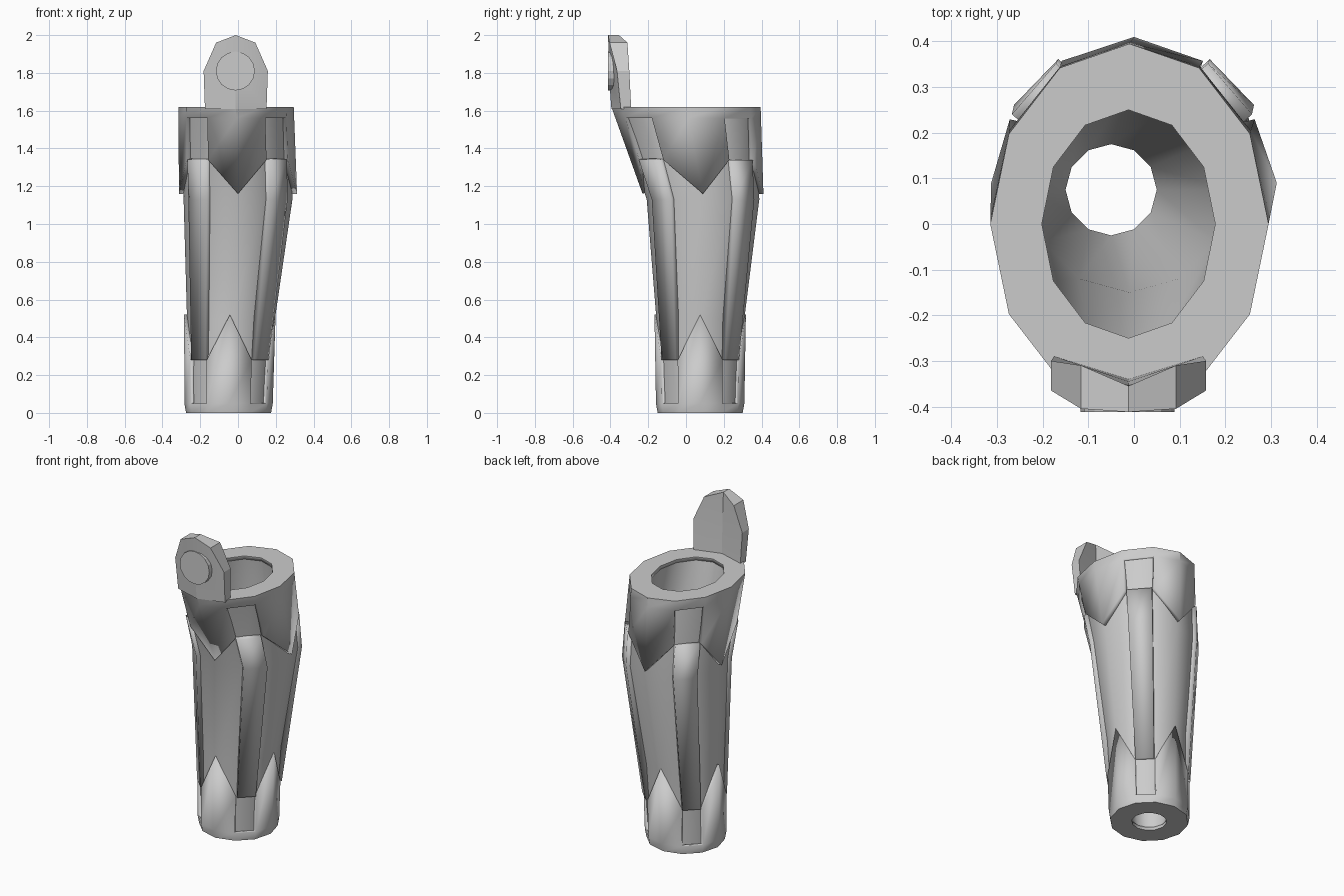
import bpy, bmesh, math
from mathutils import Vector

if "Cube" in bpy.data.objects:
    bpy.data.objects.remove(bpy.data.objects["Cube"])

N = 12
SLOTS = (1, 4, 7, 10)          # diagonal facets that hold the straps

# ring stations: z, centre x, centre y, radius x, radius y
BODY = [(0.02, -0.05, 0.075, 0.213, 0.213), (0.5, -0.037, 0.076, 0.233, 0.233),
        (1.13, 0.0, 0.09, 0.288, 0.298), (1.60, -0.01, 0.003, 0.285, 0.372)]
INNER = [(0.02, -0.05, 0.075, 0.10, 0.10), (1.13, -0.01, 0.075, 0.22, 0.225),
         (1.60, -0.012, 0.0, 0.19, 0.25)]
UPPER = [(1.16, 0.0, 0.09, 0.313, 0.32), (1.62, -0.01, 0.0, 0.305, 0.395)]
LOWER = [(0.0, -0.05, 0.075, 0.225, 0.225), (0.05, -0.05, 0.075, 0.234, 0.234),
         (0.52, -0.043, 0.075, 0.242, 0.242)]
HOLE_TOP = [(1.60, -0.012, 0.0, 0.19, 0.25), (1.62, -0.012, 0.0, 0.19, 0.25)]
HOLE_BOTTOM = [(0.0, -0.05, 0.075, 0.10, 0.10), (0.02, -0.05, 0.075, 0.10, 0.10)]


def pt(table, i, z):
    """Corner i of the 12-sided ring at height z."""
    for a, b in zip(table, table[1:]):
        if z <= b[0]:
            break
    t = (z - a[0]) / (b[0] - a[0])
    cx, cy, rx, ry = [p + (q - p) * t for p, q in zip(a[1:], b[1:])]
    ang = math.tau * i / N
    return Vector((cx + rx * math.cos(ang), cy + ry * math.sin(ang), z))


def make(name, polys, thickness=0, angle=35):
    bm = bmesh.new()
    for poly in polys:
        bm.faces.new([bm.verts.new(p) for p in poly])
    bmesh.ops.remove_doubles(bm, verts=bm.verts, dist=1e-4)
    if not thickness:
        bmesh.ops.recalc_face_normals(bm, faces=bm.faces)
    me = bpy.data.meshes.new(name)
    bm.to_mesh(me)
    bm.free()
    ob = bpy.data.objects.new(name, me)
    bpy.context.collection.objects.link(ob)
    if thickness:
        mod = ob.modifiers.new("thickness", 'SOLIDIFY')
        mod.thickness = thickness
        mod.offset = -1
    bpy.ops.object.select_all(action='DESELECT')
    ob.select_set(True)
    bpy.context.view_layer.objects.active = ob
    bpy.ops.object.shade_smooth_by_angle(angle=math.radians(angle))
    return ob


def bands(path, columns=range(N)):
    """Quads joining successive (table, z) stations around the ring."""
    out = []
    for (ta, za), (tb, zb) in zip(path, path[1:]):
        for i in columns:
            out.append([pt(ta, i, za), pt(ta, i + 1, za),
                        pt(tb, i + 1, zb), pt(tb, i, zb)])
    return out


# tapered hollow sleeve
path = [(BODY, s[0]) for s in BODY] + [(INNER, s[0]) for s in reversed(INNER)]
make("sleeve", bands(path + path[:1]), angle=40)

# upper cuff: rim plus four pointed flaps
polys = bands([(UPPER, 1.56), (UPPER, 1.62), (HOLE_TOP, 1.62), (HOLE_TOP, 1.60)])
for i in range(N):
    if i not in SLOTS:
        za, zb = [1.16 if k % 3 == 0 else 1.34 for k in (i, i + 1)]
        polys.append([pt(UPPER, i, za), pt(UPPER, i + 1, zb),
                      pt(UPPER, i + 1, 1.56), pt(UPPER, i, 1.56)])
make("upper_cuff", polys, 0.04)

# lower cuff: base ring plus four pointed flaps
polys = bands([(HOLE_BOTTOM, 0.02), (HOLE_BOTTOM, 0), (LOWER, 0), (LOWER, 0.05)])
for i in range(N):
    if i not in SLOTS:
        za, zb = [0.52 if k % 3 == 0 else 0.28 for k in (i, i + 1)]
        polys.append([pt(LOWER, i, 0.05), pt(LOWER, i + 1, 0.05),
                      pt(LOWER, i + 1, zb), pt(LOWER, i, za)])
make("lower_cuff", polys, 0.03)

# four raised straps along the diagonals
for n, i in enumerate(SLOTS):
    mid = math.tau * (i + 0.5) / N
    out = Vector((math.cos(mid), math.sin(mid), 0))
    rows = []
    for z, lift in ((0.28, 0.02), (1.13, 0.025), (1.34, 0.027)):
        a, b = pt(BODY, i, z), pt(BODY, i + 1, z)
        rows.append((a.lerp(b, 0.04) + out * lift, b.lerp(a, 0.04) + out * lift))
    make(f"strap_{n + 1}", [[r[0], r[1], s[1], s[0]] for r, s in zip(rows, rows[1:])],
         0.045, 15)

# front mounting tab: folded plate, left half mirrored about its centre line
CX = -0.012
front = {'bl': (-0.163, -0.345, 1.61), 'bc': (0, -0.395, 1.61),
         'ml': (-0.17, -0.365, 1.81), 'mc': (0, -0.41, 1.81),
         'tl': (-0.104, -0.405, 1.96), 'tc': (0, -0.412, 2.0)}
back_y = {'bl': -0.29, 'bc': -0.34, 'ml': -0.30, 'mc': -0.345, 'tl': -0.31, 'tc': -0.355}
polys = []
for s in (1, -1):
    f = {k: Vector((CX + s * x, y, z)) for k, (x, y, z) in front.items()}
    b = {k: Vector((v.x, back_y[k], v.z)) for k, v in f.items()}
    for q in (('bl', 'bc', 'mc', 'ml'), ('ml', 'mc', 'tc', 'tl')):
        polys += [[f[k] for k in q], [b[k] for k in q]]
    for p, q in (('bc', 'bl'), ('bl', 'ml'), ('ml', 'tl'), ('tl', 'tc')):
        polys.append([f[p], f[q], b[q], b[p]])
make("mounting_tab", polys, angle=25)

# round button on the tab
bpy.ops.mesh.primitive_cylinder_add(vertices=16, radius=0.103, depth=0.045,
                                    location=(-0.014, -0.39, 1.81),
                                    rotation=(math.pi / 2, 0, 0))
bpy.context.object.name = "tab_button"
